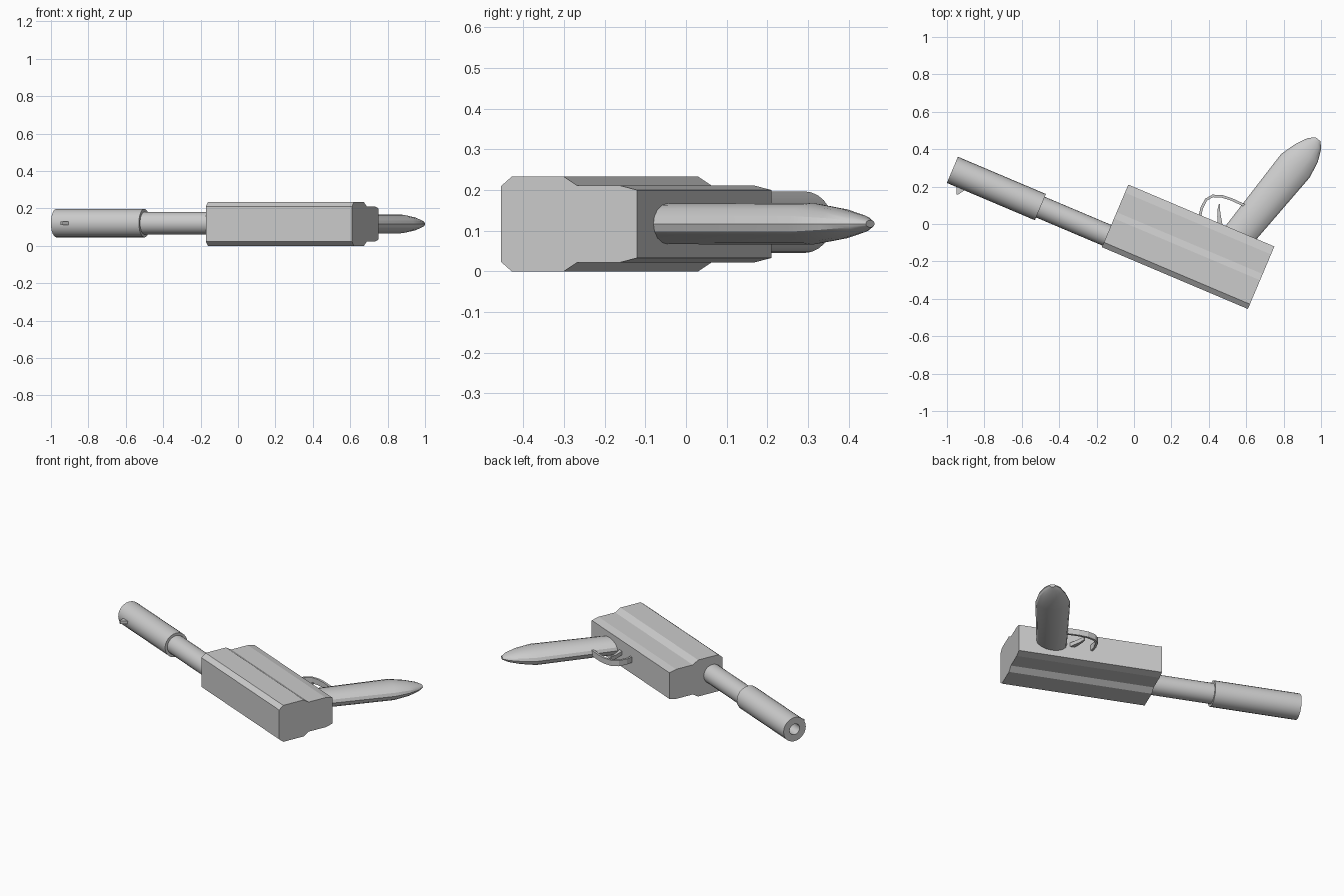
import bpy, bmesh, math
from mathutils import Matrix, Vector

if "Cube" in bpy.data.objects:
    bpy.data.objects.remove(bpy.data.objects["Cube"])

grey = bpy.data.materials.new("metal grey")
grey.diffuse_color = (0.6, 0.6, 0.6, 1)
grey.use_nodes = True
grey.node_tree.nodes["Principled BSDF"].inputs["Base Color"].default_value = grey.diffuse_color

# body frame: x runs from muzzle to rear, turned in the ground plane
BODY = Matrix.Rotation(math.atan2(-0.39, 0.921), 4, 'Z')
# grip frame: x runs outwards along the grip
GRIP = Matrix.Rotation(math.atan2(0.771, 0.637), 4, 'Z')
MID = 0.121


def make(name, rings, matrix=Matrix(), cap=True, loop=False, smooth=None):
    """Skin a list of equal-length rings of points into one mesh."""
    bm = bmesh.new()
    vs = [[bm.verts.new(p) for p in r] for r in rings]
    n = len(vs[0])
    pairs = list(zip(vs, vs[1:])) + ([(vs[-1], vs[0])] if loop else [])
    for a, b in pairs:
        for i in range(n):
            j = (i + 1) % n
            bm.faces.new((a[i], a[j], b[j], b[i]))
    if cap and not loop:
        bm.faces.new(vs[0])
        bm.faces.new(vs[-1])
    bmesh.ops.recalc_face_normals(bm, faces=bm.faces)
    me = bpy.data.meshes.new(name)
    bm.to_mesh(me)
    bm.free()
    me.materials.append(grey)
    ob = bpy.data.objects.new(name, me)
    ob.matrix_world = matrix
    bpy.context.collection.objects.link(ob)
    if smooth:
        bpy.ops.object.select_all(action='DESELECT')
        ob.select_set(True)
        bpy.context.view_layer.objects.active = ob
        bpy.ops.object.shade_smooth_by_angle(angle=math.radians(smooth))
    return ob


def oval(x, y, ry, rz, n, z=MID):
    """Oval ring facing along x."""
    return [(x, y + ry * math.cos(a), z + rz * math.sin(a))
            for a in (2 * math.pi * i / n for i in range(n))]


def strip(name, path, widths, half_z):
    """Flat bar following a path in the ground plane."""
    pts = [Vector(p) for p in path]
    rings = []
    for i, p in enumerate(pts):
        d = (pts[min(i + 1, len(pts) - 1)] - pts[max(i - 1, 0)]).normalized()
        s = Vector((-d.y, d.x)) * widths[i]
        rings.append([(*(p + s * a), MID + half_z * b)
                      for a, b in ((-1, -1), (1, -1), (1, 1), (-1, 1))])
    return make(name, rings)


# receiver: symmetric stepped profile pushed along the body axis
upper = [(-0.181, 0.21), (-0.153, 0.233), (-0.014, 0.233),
         (0.022, 0.211), (0.136, 0.211), (0.182, 0.2)]
profile = upper + [(y, 0.233 - z) for y, z in reversed(upper)]
make("receiver", [[(x, y, z) for y, z in profile] for x in (-0.11, 0.738)], BODY)

# barrel and hollow muzzle sleeve
AXIS = -0.112
make("barrel", [oval(x, AXIS, 0.06, 0.06, 24) for x in (-0.55, -0.1)],
     BODY, smooth=30)
sleeve = [(-0.85, 0.034), (-1.007, 0.034), (-1.007, 0.076), (-0.496, 0.076),
          (-0.496, 0.055)]
make("muzzle_sleeve", [oval(x, AXIS, r, r, 24) for x, r in sleeve],
     BODY, smooth=30)

# front sight: small wedge on the sleeve
wedge = [(-0.953, -0.18), (-0.937, -0.224), (-0.927, -0.222), (-0.9, -0.18)]
make("front_sight", [[(x, y, z) for x, y in wedge]
                     for z in (MID - 0.009, MID + 0.009)], BODY)

# grip: flattened oval with a faceted tapering tip
grip = [(0.27, 0.47, 0.085, 0.05), (0.79, 0.467, 0.099, 0.051),
        (0.88, 0.47, 0.077, 0.038), (0.945, 0.47, 0.047, 0.022),
        (0.976, 0.47, 0.017, 0.009)]
make("grip", [oval(t, -n, ry, rz, 16, 0.117) for t, n, ry, rz in grip],
     GRIP, smooth=30)

# trigger guard and trigger
guard = [(0.35, 0.03), (0.362, 0.085), (0.385, 0.13), (0.42, 0.15),
         (0.47, 0.148), (0.52, 0.132), (0.59, 0.1)]
strip("trigger_guard", guard, [0.007] * len(guard), 0.018)
strip("trigger", [(0.462, -0.02), (0.455, 0.04), (0.453, 0.075), (0.457, 0.108)],
      [0.014, 0.01, 0.007, 0.003], 0.012)
